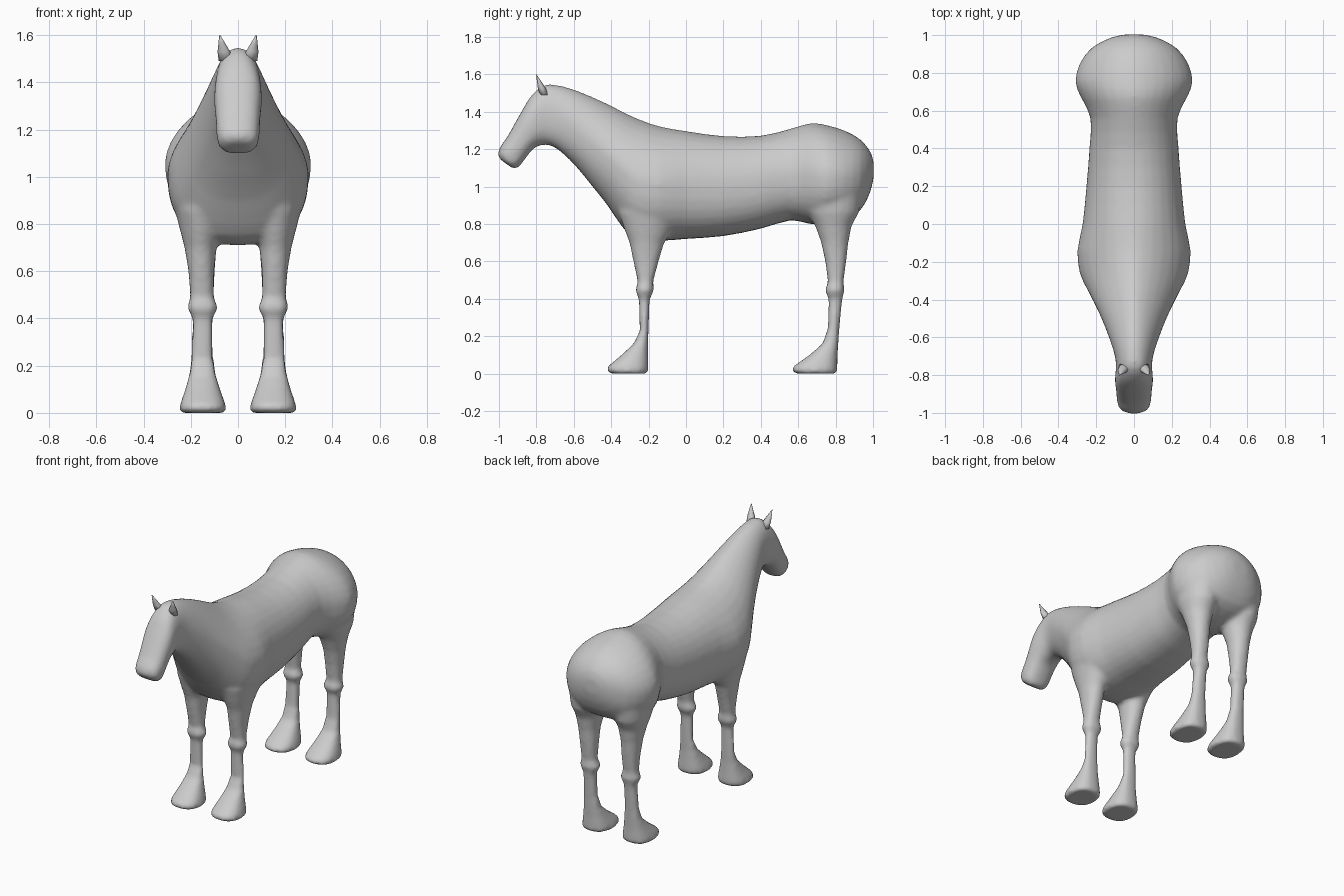
import bpy, bmesh, math
from mathutils import Vector

coat = bpy.data.materials.new("grey_coat")
coat.diffuse_color = (0.6, 0.6, 0.6, 1)


def power(v, p):
    return math.copysign(abs(v) ** (2 / p), v)


def smooth_rows(rows):
    """Insert a Catmull-Rom midpoint between each pair of rows."""
    out = []
    for i in range(len(rows) - 1):
        a, b, c, d = rows[max(i - 1, 0)], rows[i], rows[i + 1], rows[min(i + 2, len(rows) - 1)]
        out += [b, [(9 * (q + r) - p - s) / 16 for p, q, r, s in zip(a, b, c, d)]]
    return out + [rows[-1]]


def flip(rings):
    return [[(-x, y, z) for x, y, z in r] for r in rings]


def lofts(name, parts):
    """Skin several lists of point rings, capped at both ends, as one object."""
    bm = bmesh.new()
    for rings in parts:
        vs = [[bm.verts.new(p) for p in r] for r in rings]
        n = len(rings[0])
        for a, b in zip(vs, vs[1:]):
            for i in range(n):
                j = (i + 1) % n
                bm.faces.new((a[i], a[j], b[j], b[i]))
        bm.faces.new(vs[0])
        bm.faces.new(vs[-1])
    bmesh.ops.recalc_face_normals(bm, faces=bm.faces)
    for f in bm.faces:
        f.smooth = True
    me = bpy.data.meshes.new(name)
    bm.to_mesh(me)
    bm.free()
    me.materials.append(coat)
    ob = bpy.data.objects.new(name, me)
    bpy.context.collection.objects.link(ob)
    return ob


def body_ring(row, n=32):
    """Egg-shaped section between a top and a bottom point of the side outline."""
    ty, tz, by, bz, w, p = row
    pts = []
    for k in range(n):
        t = 2 * math.pi * k / n
        c, s = math.cos(t), math.sin(t)
        e = p if s > 0 else 2.4
        f = 0.49 + (0.51 if s > 0 else 0.49) * power(s, e)
        pts.append((w * power(c, e), by + (ty - by) * f, bz + (tz - bz) * f))
    return pts


def leg_ring(row, n=20):
    z, y0, y1, x0, x1 = row
    e = 2.4 if z < .7 else 2
    pts = []
    for k in range(n):
        t = 2 * math.pi * k / n
        pts.append(((x0 + x1) / 2 + (x1 - x0) / 2 * power(math.cos(t), e),
                    (y0 + y1) / 2 + (y1 - y0) / 2 * power(math.sin(t), e), z))
    return pts


# Trunk and neck: top y, z, bottom y, z, half width, roundness of the back
trunk = [
    (1.003, 1.13, 1.003, 1.05, .05, 2), (.987, 1.185, .985, .97, .125, 2),
    (.935, 1.25, .93, .87, .225, 1.9), (.855, 1.297, .84, .82, .288, 1.8),
    (.76, 1.327, .74, .80, .311, 1.8), (.67, 1.34, .66, .80, .278, 1.8),
    (.56, 1.31, .56, .82, .23, 1.9), (.40, 1.272, .40, .775, .236, 2),
    (.20, 1.27, .20, .735, .252, 2), (0, 1.297, 0, .72, .272, 1.9),
    (-.14, 1.322, -.14, .71, .30, 1.7), (-.25, 1.36, -.27, .72, .287, 1.6),
    (-.33, 1.397, -.345, .79, .252, 1.6), (-.42, 1.443, -.42, .90, .21, 1.6),
    (-.52, 1.488, -.50, 1.0, .168, 1.7), (-.61, 1.523, -.59, 1.11, .133, 1.8),
    (-.69, 1.543, -.67, 1.187, .106, 2),
]
# Head down to the muzzle
head = [
    (-.76, 1.543, -.725, 1.22, .095, 2.2), (-.822, 1.492, -.77, 1.222, .099, 2.4),
    (-.862, 1.432, -.81, 1.208, .101, 2.5), (-.913, 1.342, -.84, 1.175, .095, 2.6),
    (-.958, 1.262, -.87, 1.135, .092, 2.6), (-.995, 1.21, -.893, 1.105, .088, 2.6),
    (-1.005, 1.17, -.915, 1.095, .074, 2.4), (-.995, 1.147, -.935, 1.103, .045, 2.2),
]

# Legs: height, front y, back y, inner x, outer x
front_leg = [
    (0, -.40, -.21, .06, .24), (.012, -.422, -.20, .049, .249), (.035, -.422, -.20, .052, .246),
    (.10, -.345, -.202, .075, .224), (.16, -.28, -.203, .093, .208), (.23, -.247, -.2, .104, .198),
    (.40, -.252, -.194, .107, .193), (.445, -.272, -.17, .083, .216),
    (.49, -.258, -.176, .103, .203), (.6, -.282, -.146, .101, .21), (.7, -.303, -.115, .09, .227),
    (.77, -.33, -.07, .07, .245), (.86, -.36, .0, .05, .268), (1.0, -.33, .0, .05, .27),
]
hind_leg = [
    (0, .59, .80, .06, .24), (.012, .568, .81, .049, .249), (.035, .568, .81, .052, .246),
    (.10, .66, .811, .075, .224), (.16, .73, .815, .093, .208), (.24, .758, .82, .104, .198),
    (.40, .763, .836, .107, .193), (.445, .742, .848, .083, .216),
    (.49, .759, .842, .103, .203), (.6, .744, .857, .098, .21), (.7, .722, .869, .09, .224),
    (.79, .69, .886, .07, .244), (.86, .65, .925, .05, .265), (1.0, .63, .94, .05, .28),
]

# Body and four legs, fused into one skin with softened joints
front = [leg_ring(r) for r in front_leg]
hind = [leg_ring(r) for r in hind_leg]
horse = lofts("body_head_and_legs", [[body_ring(r) for r in smooth_rows(trunk + head)],
                                     front, flip(front), hind, flip(hind)])
fuse = horse.modifiers.new("fuse", 'REMESH')
fuse.mode = 'VOXEL'
fuse.voxel_size = 0.013
fuse.use_smooth_shade = True
soften = horse.modifiers.new("soften", 'SMOOTH')
soften.factor = 0.5
soften.iterations = 9

# Ears: tapering from the poll to an outward, forward tip
base, tip = Vector((.050, -.757, 1.49)), Vector((.077, -.80, 1.6))
ear = []
for f, r in ((0, .032), (.35, .027), (.7, .014), (1, .002)):
    c = base.lerp(tip, f)
    ear.append([(c.x + r * math.cos(a), c.y + r * .75 * math.sin(a), c.z)
                for a in (k * math.pi / 4 for k in range(8))])
lofts("ears", [ear, flip(ear)])
